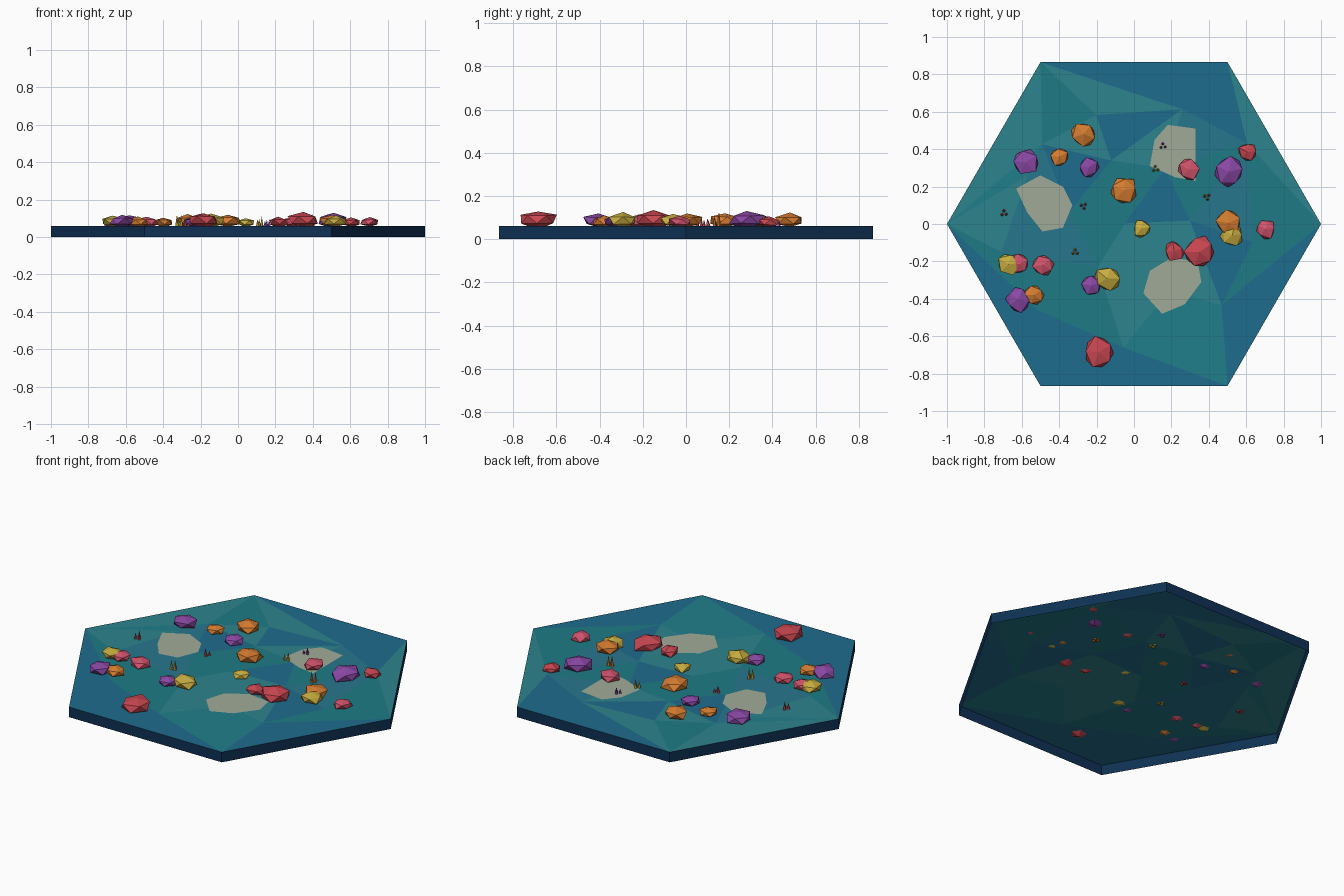
import bpy, bmesh, math, random
from mathutils import Vector, Matrix
from mathutils.geometry import delaunay_2d_cdt

if "Cube" in bpy.data.objects:
    bpy.data.objects.remove(bpy.data.objects["Cube"])

random.seed(7)
TOP = 0.06


def mat(name, rgb):
    m = bpy.data.materials.new(name)
    m.diffuse_color = [(c / 255) ** 2.2 for c in rgb] + [1]
    m.use_nodes = True
    m.node_tree.nodes["Principled BSDF"].inputs["Base Color"].default_value = m.diffuse_color
    return m


def finish(name, bm, mats):
    me = bpy.data.meshes.new(name)
    bm.to_mesh(me)
    bm.free()
    ob = bpy.data.objects.new(name, me)
    for m in mats:
        me.materials.append(m)
    bpy.context.collection.objects.link(ob)
    return ob


CORAL = {
    "red": mat("coral_red", (200, 72, 82)),
    "pink": mat("coral_pink", (208, 84, 108)),
    "orange": mat("coral_orange", (212, 124, 52)),
    "purple": mat("coral_purple", (138, 74, 164)),
    "yellow": mat("coral_yellow", (198, 172, 66)),
}
SAND = mat("sand", (158, 170, 150))
WALL = mat("deep_water", (22, 52, 84))
WATER = [mat("water_%d" % i, c) for i, c in enumerate(
    [(38, 126, 138), (42, 118, 140), (36, 122, 132), (36, 108, 140), (48, 130, 140)])]

hexagon = [Vector((math.cos(i * math.pi / 3), math.sin(i * math.pi / 3))) for i in range(6)]

# Tile sides, open underneath
bm = bmesh.new()
low = [bm.verts.new((p.x, p.y, 0)) for p in hexagon]
high = [bm.verts.new((p.x, p.y, TOP)) for p in hexagon]
for i in range(6):
    j = (i + 1) % 6
    bm.faces.new((low[i], low[j], high[j], high[i]))
finish("tile_sides", bm, [WALL])

# Water surface, split into irregular tinted triangles
points = list(hexagon)
for ring, n in ((0.0, 1), (0.36, 6), (0.68, 11)):
    for k in range(n):
        a = math.tau * k / n + random.uniform(-0.2, 0.2)
        r = ring + random.uniform(-0.07, 0.07)
        points.append(Vector((r * math.cos(a), r * math.sin(a))))
verts, _, faces, *_ = delaunay_2d_cdt(points, [], [list(range(6))], 1, 1e-5)
bm = bmesh.new()
vs = [bm.verts.new((v.x, v.y, TOP)) for v in verts]
for f in faces:
    face = bm.faces.new([vs[i] for i in f])
    face.material_index = random.randrange(len(WATER))
    face.normal_update()
    if face.normal.z < 0:
        face.normal_flip()
finish("water_surface", bm, WATER)

# Sand patches
patches = [
    [(-.63, .19), (-.57, .06), (-.49, -.04), (-.38, -.02), (-.33, .10), (-.38, .20), (-.50, .26)],
    [(.11, .45), (.085, .31), (.22, .25), (.33, .23), (.33, .51), (.18, .53)],
    [(.085, -.25), (.05, -.37), (.15, -.48), (.27, -.43), (.36, -.31), (.34, -.20), (.20, -.18)],
]
for i, pts in enumerate(patches):
    bm = bmesh.new()
    bm.faces.new([bm.verts.new((x, y, TOP + 0.002)) for x, y in pts])
    finish("sand_patch_%d" % (i + 1), bm, [SAND])

# Coral lumps: squashed, jittered icosahedra sunk slightly into the surface
lumps = {
    "orange": [(-.27, .48, .07), (-.40, .36, .052), (-.055, .18, .077), (.505, .005, .07), (-.535, -.38, .058)],
    "purple": [(-.58, .33, .072), (-.24, .305, .056), (.51, .28, .083), (-.225, -.33, .055), (-.62, -.405, .07)],
    "yellow": [(.04, -.025, .049), (.525, -.06, .065), (-.145, -.29, .072), (-.67, -.215, .063)],
    "pink": [(.295, .29, .06), (.705, -.027, .057), (-.615, -.215, .057), (-.487, -.22, .06)],
    "red": [(.605, .385, .052), (.35, -.15, .088), (.215, -.148, .055), (-.187, -.685, .088)],
}
for colour, spots in lumps.items():
    for i, (x, y, r) in enumerate(spots):
        bm = bmesh.new()
        bmesh.ops.create_icosphere(bm, subdivisions=1, radius=r)
        for v in bm.verts:
            v.co *= random.uniform(0.85, 1.17)
            v.co.z *= 0.48
        bm.transform(Matrix.Translation((x, y, TOP + 0.36 * r))
                     @ Matrix.Rotation(random.uniform(0, 6.28), 4, 'Z'))
        finish("%s_coral_%d" % (colour, i + 1), bm, [CORAL[colour]])

# Coral spikes: small clusters of thin cones
clusters = [
    ("red", -.695, .058, .045), ("red", -.27, .096, .035), ("yellow", -.315, -.15, .06),
    ("yellow", .115, .295, .045), ("purple", .155, .417, .035), ("orange", .39, .145, .06),
]
for i, (colour, x, y, h) in enumerate(clusters):
    bm = bmesh.new()
    turn = random.uniform(0, 6.28)
    for k in range(3):
        a = turn + math.tau * k / 3
        hk = h * random.uniform(0.75, 1.1) + 0.006
        bmesh.ops.create_cone(
            bm, cap_ends=True, segments=5, radius1=0.01, radius2=0, depth=hk,
            matrix=Matrix.Translation((x + 0.013 * math.cos(a), y + 0.013 * math.sin(a),
                                       TOP - 0.006 + hk / 2)))
    finish("coral_spikes_%d" % (i + 1), bm, [CORAL[colour]])
